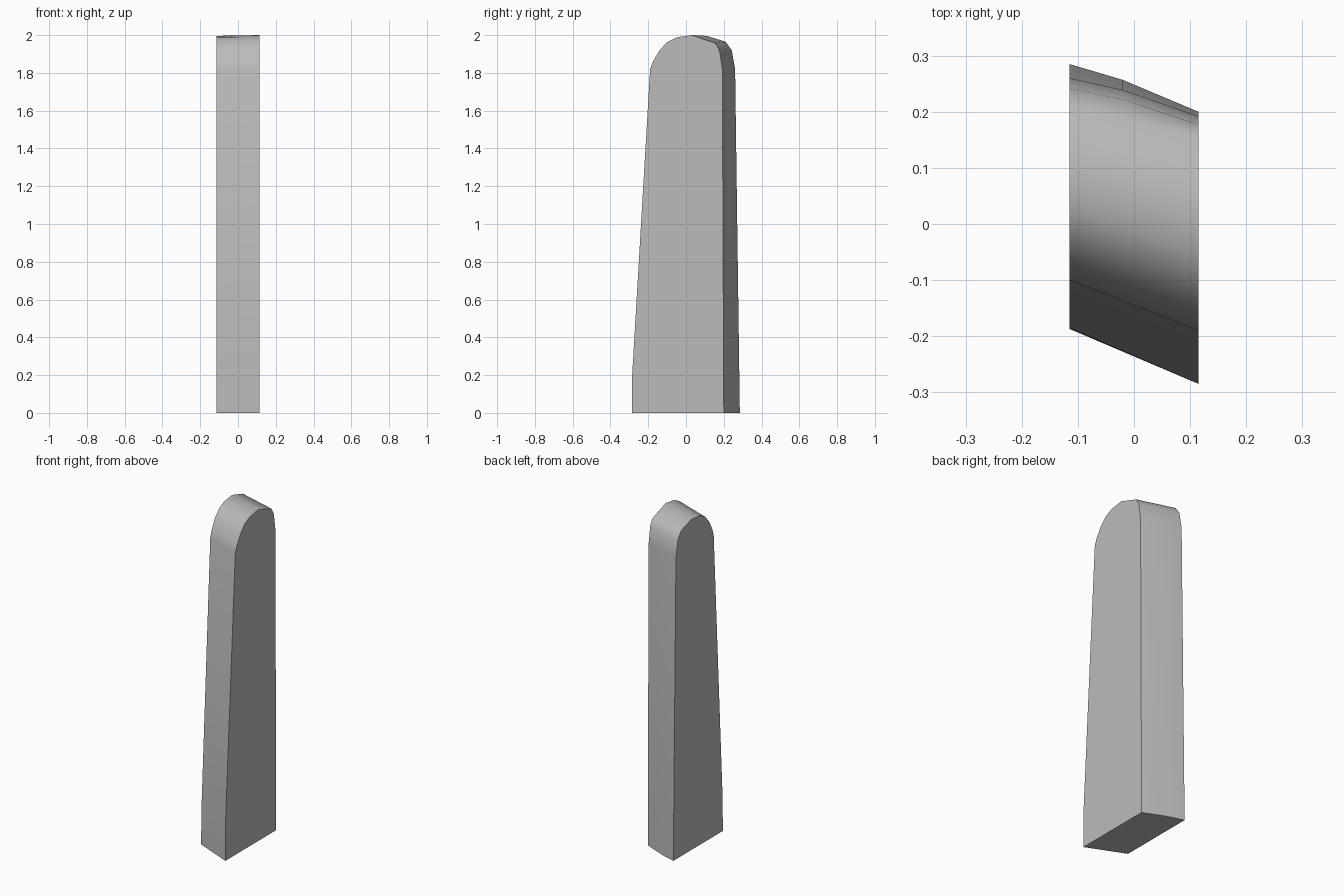
import bpy, bmesh, math
from mathutils import Vector

cube = bpy.data.objects.get("Cube")
if cube:
    bpy.data.objects.remove(cube, do_unlink=True)

# Plain grey material
grey = bpy.data.materials.new("plain grey")
grey.use_nodes = True
color = (0.5, 0.5, 0.5, 1)
grey.diffuse_color = color
grey.node_tree.nodes["Principled BSDF"].inputs["Base Color"].default_value = color

# Side outlines (y, z), from the front foot over the rounded top to the back foot
left_side = [(-0.285, 0), (-0.285, 0.2), (-0.19, 1.82), (-0.175, 1.86),
             (-0.14, 1.92), (-0.10, 1.963), (-0.05, 1.988), (0.03, 2.0),
             (0.155, 1.957), (0.177, 1.92), (0.192, 1.82), (0.2, 0)]
right_side = [(-0.187, 0), (-0.185, 0.2), (-0.10, 1.82), (-0.087, 1.86),
              (-0.055, 1.92), (-0.015, 1.963), (0.03, 1.986), (0.11, 1.996),
              (0.21, 1.965), (0.242, 1.92), (0.26, 1.82), (0.285, 0)]
HALF = 0.115
BEND_X = -0.02


def section(bm, x, bulge=0):
    """One ring of the slab, blended between the two side outlines."""
    t = (x + HALF) / (2 * HALF)
    ring = []
    for i, (a, b) in enumerate(zip(right_side, left_side)):
        y, z = Vector(a).lerp(Vector(b), t)
        ring.append(bm.verts.new((x, y + (bulge if i > 8 else 0), z)))
    return ring


# Slanted tapering slab with a slightly bent back
bm = bmesh.new()
rings = [section(bm, -HALF), section(bm, BEND_X, 0.007), section(bm, HALF)]
n = len(left_side)
for r, s in zip(rings, rings[1:]):
    for i in range(n):
        j = (i + 1) % n
        bm.faces.new((r[i], r[j], s[j], s[i]))
bm.faces.new(rings[0])
bm.faces.new(rings[-1])
bmesh.ops.recalc_face_normals(bm, faces=bm.faces)

mesh = bpy.data.meshes.new("tapered_slab")
bm.to_mesh(mesh)
bm.free()
mesh.materials.append(grey)
slab = bpy.data.objects.new("tapered_slab", mesh)
bpy.context.collection.objects.link(slab)
bpy.context.view_layer.objects.active = slab
slab.select_set(True)
bpy.ops.object.shade_smooth_by_angle(angle=math.radians(40))
